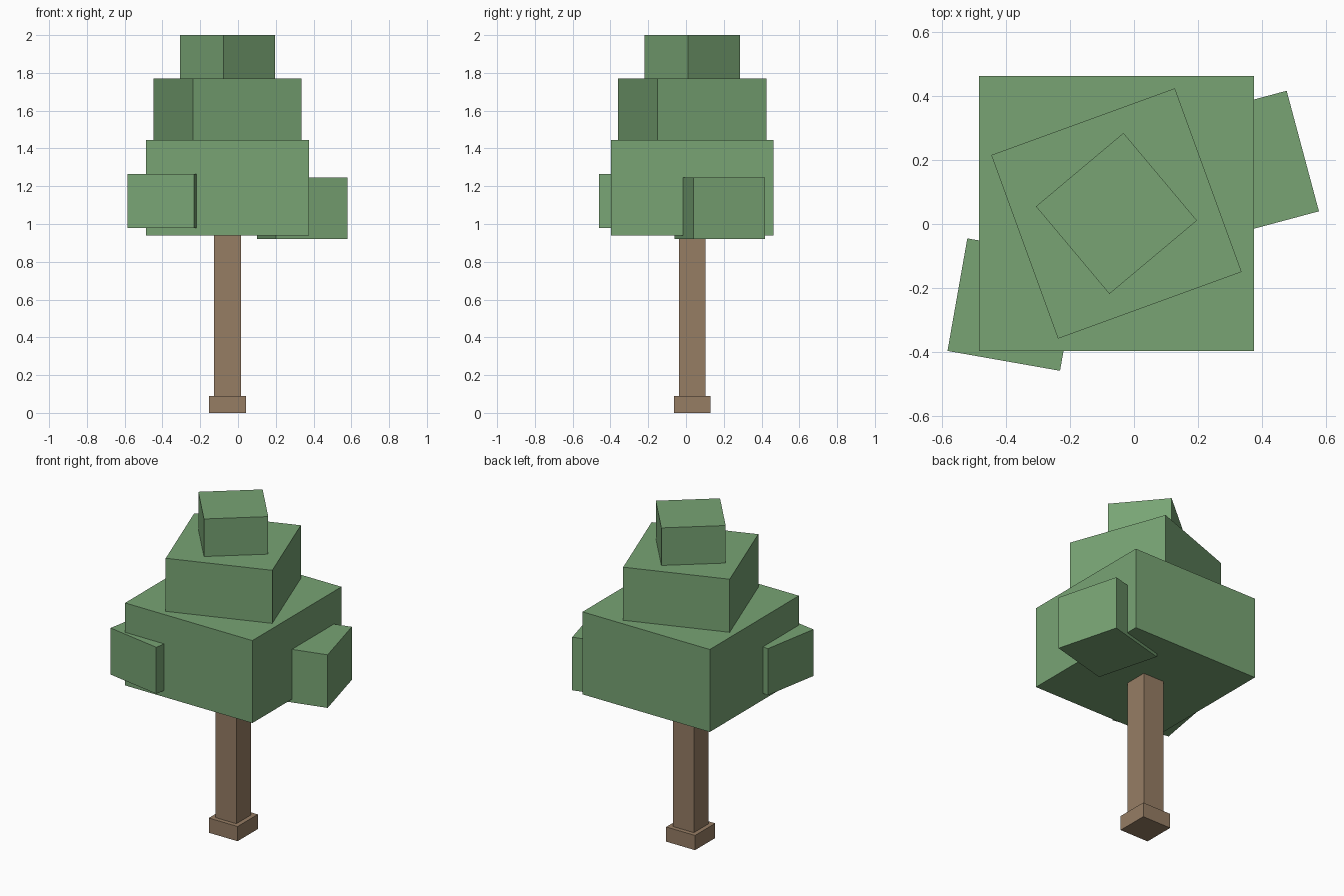
import bpy
import math

if "Cube" in bpy.data.objects:
    bpy.data.objects.remove(bpy.data.objects["Cube"])


def material(name, srgb):
    mat = bpy.data.materials.new(name)
    linear = [((c / 255 + 0.055) / 1.055) ** 2.4 for c in srgb]
    mat.diffuse_color = (*linear, 1.0)
    mat.use_nodes = True
    mat.node_tree.nodes["Principled BSDF"].inputs["Base Color"].default_value = mat.diffuse_color
    return mat


leaf = material("leaf_green", (120, 164, 116))
bark = material("bark_brown", (150, 125, 100))


def block(name, centre, side, z0, z1, turn, mat):
    """Square block between two heights, turned about z (degrees)."""
    bpy.ops.mesh.primitive_cube_add(
        size=1, location=(centre[0], centre[1], (z0 + z1) / 2),
        rotation=(0, 0, math.radians(turn)))
    ob = bpy.context.object
    ob.name = name
    ob.scale = (side, side, z1 - z0)
    bpy.ops.object.transform_apply(location=False, rotation=False, scale=True)
    ob.data.materials.append(mat)
    return ob


axis = (-0.055, 0.033)

# Trunk and its foot
block("trunk_foot", axis, 0.195, 0.0, 0.09, 0, bark)
block("trunk", axis, 0.142, 0.09, 0.94, 0, bark)

# Stacked crown, each tier turned a further 20 degrees
block("crown_lower", axis, 0.862, 0.94, 1.445, 0, leaf)
block("crown_middle", axis, 0.612, 1.445, 1.77, 20, leaf)
block("crown_top", axis, 0.358, 1.77, 2.0, 40, leaf)

# Side foliage clumps
block("right_clump", (0.34, 0.178), 0.391, 0.92, 1.245, 15, leaf)
block("left_clump", (-0.377, -0.2525), 0.358, 0.98, 1.265, -10, leaf)
